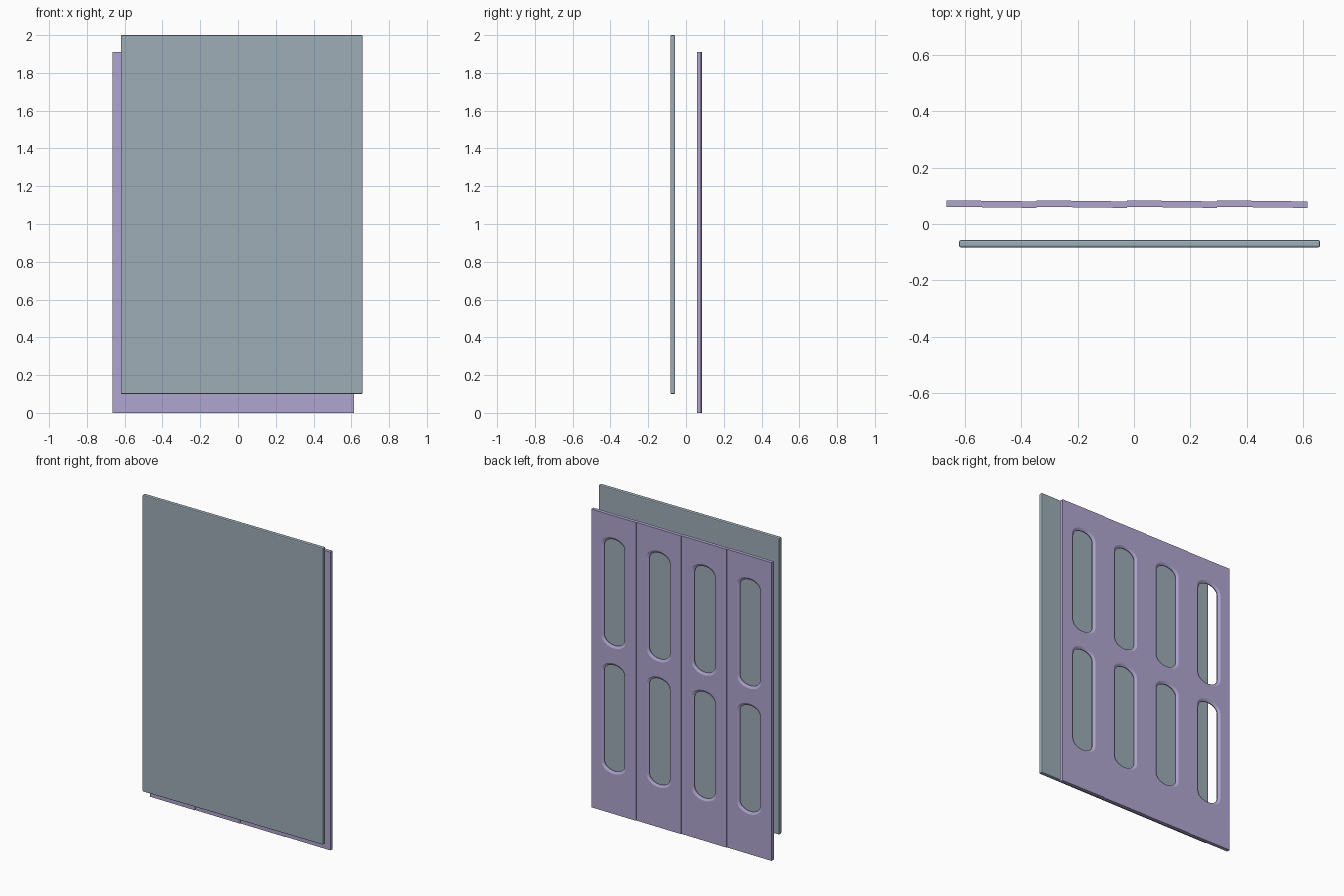
import bpy, bmesh, math

if "Cube" in bpy.data.objects:
    bpy.data.objects.remove(bpy.data.objects["Cube"])

def material(name, rgb):
    m = bpy.data.materials.new(name)
    lin = [((c / 255 + 0.055) / 1.055) ** 2.4 for c in rgb]
    m.diffuse_color = (*lin, 1)
    m.use_nodes = True
    m.node_tree.nodes["Principled BSDF"].inputs["Base Color"].default_value = m.diffuse_color
    return m

LILAC = material("lilac", (176, 166, 207))
GREY_BLUE = material("grey blue", (157, 174, 183))

def finish(bm, name, mat):
    bmesh.ops.recalc_face_normals(bm, faces=bm.faces)
    me = bpy.data.meshes.new(name)
    bm.to_mesh(me)
    bm.free()
    me.materials.append(mat)
    ob = bpy.data.objects.new(name, me)
    bpy.context.collection.objects.link(ob)
    return ob

# Opening outline: straight sides with shallow elliptical arches at both ends
def opening(half_w, half_h, rise, n=14):
    top = [(half_w * math.cos(math.pi * i / n),
            half_h - rise + rise * math.sin(math.pi * i / n)) for i in range(n + 1)]
    return top + [(-x, -z) for x, z in top]

def skin(bm, loops):
    """Join successive rings with quads; return edges of first and last ring."""
    rings = [[bm.verts.new((x, y, z)) for x, z in pts] for pts, y in loops]
    n = len(rings[0])
    for a, b in zip(rings, rings[1:]):
        for i in range(n):
            j = (i + 1) % n
            bm.faces.new((a[i], a[j], b[j], b[i]))
    return [[bm.edges.get((r[i], r[(i + 1) % n])) for i in range(n)]
            for r in (rings[0], rings[-1])]

W, H, T = 0.32, 1.91, 0.023     # one leaf of the pierced screen
TILT = 0.004                    # each leaf leans slightly, leaving steps

def screen_leaf(index, x0):
    bm = bmesh.new()
    h = T / 2
    rect = [(-W / 2, 0), (W / 2, 0), (W / 2, H), (-W / 2, H)]
    front, back = skin(bm, [(rect, -h), (rect, h)])
    # two openings with chamfered rims
    for zc in (0.61, 1.415):
        def ring(inset):
            return [(x, z + zc) for x, z in
                    opening(0.088 - inset, 0.354 - inset, 0.06 - inset / 2)]
        f, b = skin(bm, [(ring(0), -h), (ring(0.015), -0.003),
                         (ring(0.015), 0.003), (ring(0), h)])
        front += f
        back += b
    for edges in (front, back):
        bmesh.ops.triangle_fill(bm, use_beauty=True, use_dissolve=False, edges=edges)
    for v in bm.verts:
        v.co.y += 0.0705 - TILT * v.co.x / W
        v.co.x += x0 + W / 2
    finish(bm, f"screen_leaf_{index}", LILAC)

for i in range(4):
    screen_leaf(i + 1, -0.665 + i * W)

# Plain board in front, with softened edges
bm = bmesh.new()
bmesh.ops.create_cube(bm, size=1)
for v in bm.verts:
    v.co.x = 0.02 + v.co.x * 1.28
    v.co.y = -0.07 + v.co.y * 0.026
    v.co.z = 1.05 + v.co.z * 1.90
bmesh.ops.bevel(bm, geom=list(bm.edges), offset=0.006, segments=2,
                profile=0.5, affect='EDGES')
finish(bm, "front_board", GREY_BLUE)
